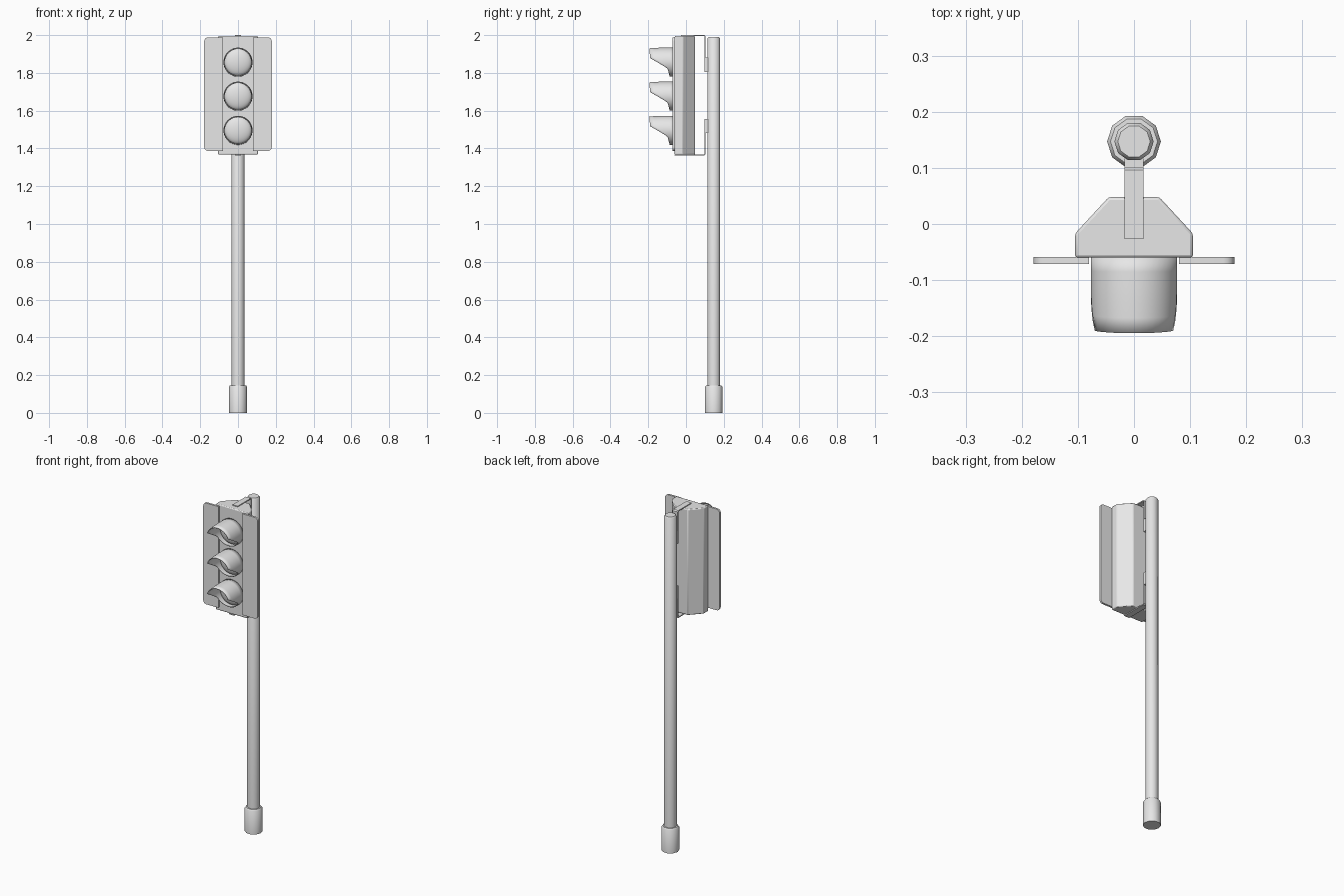
import bpy, bmesh, math
from mathutils import Matrix, Vector

cube = bpy.data.objects.get("Cube")
if cube:
    bpy.data.objects.remove(cube, do_unlink=True)

grey = bpy.data.materials.new("plain_grey")
grey.use_nodes = True
grey.diffuse_color = (0.8, 0.8, 0.8, 1)
grey.node_tree.nodes["Principled BSDF"].inputs["Base Color"].default_value = (0.8, 0.8, 0.8, 1)


def finish(name, bm, smooth=40):
    bmesh.ops.recalc_face_normals(bm, faces=bm.faces)
    mesh = bpy.data.meshes.new(name)
    bm.to_mesh(mesh)
    bm.free()
    mesh.materials.append(grey)
    obj = bpy.data.objects.new(name, mesh)
    bpy.context.collection.objects.link(obj)
    bpy.ops.object.select_all(action='DESELECT')
    obj.select_set(True)
    bpy.context.view_layer.objects.active = obj
    if smooth:
        bpy.ops.object.shade_smooth_by_angle(angle=math.radians(smooth))
    return obj


def bevel(obj, width, segments=2):
    mod = obj.modifiers.new("soft_edges", 'BEVEL')
    mod.width, mod.segments, mod.limit_method = width, segments, 'ANGLE'
    mod.angle_limit = math.radians(40)


def prism(name, outline, offset, smooth=30):
    """Extrude a closed outline of 3D points along an offset."""
    bm = bmesh.new()
    face = bm.faces.new([bm.verts.new(p) for p in outline])
    ext = bmesh.ops.extrude_face_region(bm, geom=[face])
    moved = [g for g in ext["geom"] if isinstance(g, bmesh.types.BMVert)]
    bmesh.ops.translate(bm, verts=moved, vec=Vector(offset))
    return finish(name, bm, smooth)


def box(name, lo, hi):
    outline = [(lo[0], lo[1], lo[2]), (hi[0], lo[1], lo[2]),
               (hi[0], hi[1], lo[2]), (lo[0], hi[1], lo[2])]
    return prism(name, outline, (0, 0, hi[2] - lo[2]), 0)


def lathe(name, rings, y, sides=10):
    """Stack of (radius, height) rings around a vertical axis, capped."""
    bm = bmesh.new()
    loops = []
    for r, z in rings:
        loops.append([bm.verts.new((r * math.cos(i * math.tau / sides),
                                    y + r * math.sin(i * math.tau / sides), z))
                      for i in range(sides)])
    for a, b in zip(loops, loops[1:]):
        for i in range(sides):
            j = (i + 1) % sides
            bm.faces.new((a[i], a[j], b[j], b[i]))
    bm.faces.new(loops[0])
    bm.faces.new(loops[-1])
    return finish(name, bm, 50)


# Pole and its base sleeve
POLE_Y = 0.147
lathe("pole", [(0.035, 0.1), (0.035, 1.982), (0.029, 1.99)], POLE_Y)
lathe("pole_base", [(0.048, 0), (0.048, 0.138), (0.042, 0.146)], POLE_Y)

# Signal housing with chamfered back
BOTTOM, TOP = 1.367, 1.995
half = [(0.105, -0.06), (0.105, -0.017), (0.045, 0.048)]
outline = half + [(-x, y) for x, y in reversed(half)]
housing = prism("housing", [(x, y, BOTTOM) for x, y in outline], (0, 0, TOP - BOTTOM))
bevel(housing, 0.005)

# Side plates with rounded outer corners
for side, name in ((1, "left_plate"), (-1, "right_plate")):
    pts = [(0.08, 1.387)]
    for cz, start in ((1.407, -90), (1.968, 0)):
        for k in range(5):
            a = math.radians(start + 22.5 * k)
            pts.append((0.159 + 0.02 * math.cos(a), cz + 0.02 * math.sin(a)))
    pts.append((0.08, 1.988))
    prism(name, [(side * x, -0.071, z) for x, z in pts], (0, 0.012, 0))

# Visor lower edge: reach forward as a function of height above lens centre
EDGE = [(-0.08, -0.085), (-0.032, -0.098), (0.022, -0.19), (0.08, -0.195)]


def reach(h):
    for (h0, y0), (h1, y1) in zip(EDGE, EDGE[1:]):
        if h <= h1:
            return y0 + (y1 - y0) * (h - h0) / (h1 - h0)
    return EDGE[-1][1]


def visor(name, cz, radius=0.075, sides=40, steps=5):
    bm = bmesh.new()
    columns = []
    for i in range(sides):
        a = math.tau * i / sides
        front = reach(radius * math.sin(a))
        column = []
        for s in range(steps + 1):
            y = -0.058 + (front + 0.058) * s / steps
            r = radius * (1 - 0.05 * max(0, (-y - 0.13) / 0.065))
            column.append(bm.verts.new((r * math.cos(a), y, cz + r * math.sin(a))))
        columns.append(column)
    for i in range(sides):
        a, b = columns[i], columns[(i + 1) % sides]
        for s in range(steps):
            bm.faces.new((a[s], b[s], b[s + 1], a[s + 1]))
    obj = finish(name, bm, 40)
    shell = obj.modifiers.new("thickness", 'SOLIDIFY')
    shell.thickness, shell.offset = 0.004, 0


# Lenses and visors
for cz, word in ((1.857, "top"), (1.677, "middle"), (1.496, "bottom")):
    bm = bmesh.new()
    bmesh.ops.create_uvsphere(bm, u_segments=32, v_segments=16, radius=0.072)
    spin = Matrix.Rotation(math.radians(90), 4, 'X')
    bmesh.ops.transform(bm, matrix=Matrix.Diagonal((1, 0.35, 1, 1)) @ spin, verts=bm.verts)
    bmesh.ops.translate(bm, verts=bm.verts, vec=Vector((0, -0.06, cz)))
    finish(word + "_lens", bm, 60)
    visor(word + "_visor", cz)

# Bent mounting straps and pads joining the housing to the pole
MID = (BOTTOM + TOP) / 2
for sign, word in ((1, "upper"), (-1, "lower")):
    def up(d):
        return MID + sign * d
    start = -0.027 if sign > 0 else -0.06
    profile = [(start, 0.313), (start, 0.319), (0.096, 0.319), (0.102, 0.313),
               (0.102, 0.13), (0.097, 0.13), (0.097, 0.313)]
    prism(word + "_strap", [(-0.017, y, up(d)) for y, d in profile], (0.034, 0, 0), 0)
    z0, z1 = sorted((up(0.125), up(0.2)))
    box(word + "_pad", (-0.017, 0.097, z0), (0.017, 0.117, z1))
